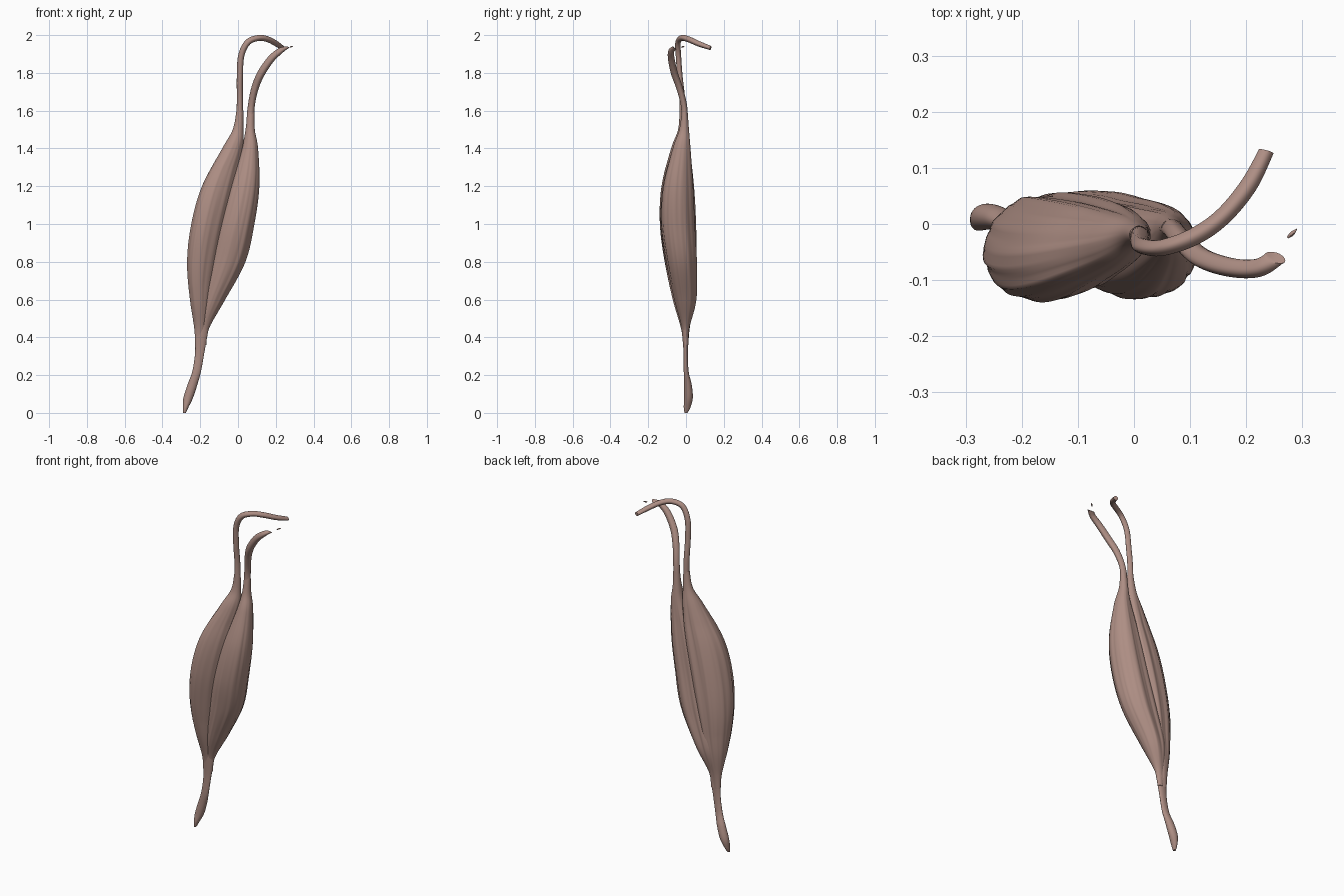
import bpy, bmesh, math
from mathutils import Vector

flesh = bpy.data.materials.new("flesh")
flesh.diffuse_color = (0.42, 0.27, 0.23, 1)


def spline(rows, steps):
    """Catmull-Rom interpolation of equal-length tuples."""
    rows = [Vector(r) for r in rows]
    out = []
    for i in range(len(rows) - 1):
        a, b = rows[max(i - 1, 0)], rows[i]
        c, d = rows[i + 1], rows[min(i + 2, len(rows) - 1)]
        for k in range(steps):
            t = k / steps
            out.append(b + (c - a) * (t / 2) + (a * 2 - b * 5 + c * 4 - d) * (t * t / 2)
                       + (b * 3 - a - c * 3 + d) * (t ** 3 / 2))
    return out + [rows[-1]]


def skin(name, rings):
    """Join rings of points into one closed smooth surface."""
    bm = bmesh.new()
    loops = [[bm.verts.new(p) for p in ring] for ring in rings]
    n = len(loops[0])
    for a, b in zip(loops, loops[1:]):
        for i in range(n):
            j = (i + 1) % n
            bm.faces.new((a[i], a[j], b[j], b[i]))
    bm.faces.new(loops[0])
    bm.faces.new(loops[-1])
    bmesh.ops.recalc_face_normals(bm, faces=bm.faces)
    me = bpy.data.meshes.new(name)
    bm.to_mesh(me)
    bm.free()
    me.materials.append(flesh)
    ob = bpy.data.objects.new(name, me)
    bpy.context.collection.objects.link(ob)
    bpy.context.view_layer.objects.active = ob
    ob.select_set(True)
    bpy.ops.object.shade_smooth_by_angle(angle=math.radians(50))
    ob.select_set(False)


def belly(name, rows, shear, groove, seed, n=72):
    """Muscle lofted from rows of z, left, right, front, back, with fibre ridges."""
    flat = [(*r[1:4], r[0]) for r in rows]
    backs = [(r[4], 0, 0, 0) for r in rows]
    rings = []
    for (xl, xr, yf, z), back in zip(spline(flat, 10), spline(backs, 10)):
        yb = back[0]
        cx, cy, rx, ry = (xl + xr) / 2, (yf + yb) / 2, (xr - xl) / 2, (yb - yf) / 2
        fat = min(1, max(0, (ry - 0.02) / 0.05))
        ring = []
        for i in range(n):
            t = math.tau * i / n
            u = math.cos(t - shear * fat)
            v = math.sin(t)
            # fibre ridges and a long hollow along the back
            r = 1 + fat * (0.014 * math.sin(9 * t + seed + 2 * z) + 0.011 * math.sin(17 * t - 3 * z + seed)
                           + 0.007 * math.sin(26 * t + 4 * z))
            r -= fat * groove * math.exp(-((t - 1.7) / 0.3) ** 2)
            ring.append((cx + rx * u * r, cy + ry * v * r, z))
        rings.append(ring)
    skin(name, rings)


def cord(name, path, n=24, bevel=0.0):
    """Tendon swept along x, y, z with in-plane width and depth radii from a paired list."""
    pts = spline([p[:3] for p in path], 10)
    rad = spline([(p[3], p[4], 0) for p in path], 10)
    rings = []
    side = Vector((1, 0, 0))
    for i, (p, r) in enumerate(zip(pts, rad)):
        tan = (pts[min(i + 1, len(pts) - 1)] - pts[max(i - 1, 0)]).normalized()
        side = (side - tan * side.dot(tan)).normalized()
        up = tan.cross(side)
        end = max(0, (i - len(pts) + 8) / 7)
        ring = []
        for k in range(n):
            a = math.tau * k / n
            w = 1 + 0.04 * math.sin(4 * a + 0.6)
            ring.append(p + side * (r[0] * w * math.cos(a)) + up * (r[1] * w * math.sin(a))
                        + tan * (bevel * end * math.cos(a + 0.8)))
        rings.append(ring)
    skin(name, rings)


# outer belly
belly("long_head_belly", [
    (0.36, -0.226, -0.185, -0.013, 0.012), (0.45, -0.232, -0.17, -0.027, 0.020),
    (0.60, -0.254, -0.135, -0.070, 0.045), (0.80, -0.268, -0.09, -0.112, 0.058),
    (1.00, -0.246, -0.045, -0.136, 0.056), (1.20, -0.190, 0.0, -0.127, 0.045),
    (1.40, -0.083, 0.028, -0.078, 0.022), (1.50, -0.028, 0.028, -0.042, 0.006),
    (1.60, -0.008, 0.028, -0.034, -0.004)], 0.3, 0.1, 0.4)

# inner belly
belly("short_head_belly", [
    (0.36, -0.205, -0.168, -0.011, 0.012), (0.45, -0.205, -0.152, -0.022, 0.018),
    (0.60, -0.200, -0.068, -0.062, 0.058), (0.80, -0.160, 0.038, -0.105, 0.062),
    (1.00, -0.110, 0.086, -0.132, 0.052), (1.20, -0.052, 0.112, -0.122, 0.042),
    (1.40, 0.018, 0.106, -0.070, 0.026), (1.50, 0.040, 0.089, -0.036, 0.016),
    (1.60, 0.049, 0.086, -0.022, 0.008)], -0.1, 0.14, 2.1)

# shared lower tendon with a flattened tip
belly("lower_tendon", [
    (0.00, -0.290, -0.276, -0.008, 0.008), (0.03, -0.292, -0.262, -0.012, 0.024),
    (0.08, -0.289, -0.238, -0.010, 0.036), (0.15, -0.267, -0.215, -0.010, 0.030),
    (0.22, -0.242, -0.196, -0.012, 0.014), (0.32, -0.227, -0.178, -0.013, 0.010),
    (0.42, -0.229, -0.160, -0.021, 0.015), (0.50, -0.226, -0.145, -0.028, 0.024)], 0.2, 0, 0)

# hooked upper tendon
cord("long_head_tendon", [
    (0.010, -0.019, 1.52, 0.018, 0.017), (0.010, -0.020, 1.66, 0.016, 0.015),
    (0.010, -0.032, 1.78, 0.016, 0.014), (0.017, -0.040, 1.89, 0.016, 0.014),
    (0.052, -0.042, 1.962, 0.016, 0.014), (0.110, -0.021, 1.985, 0.015, 0.015),
    (0.160, 0.015, 1.977, 0.015, 0.015), (0.205, 0.070, 1.953, 0.014, 0.015),
    (0.236, 0.130, 1.932, 0.011, 0.013)], bevel=0.003)

# curved upper tendon with a torn end
cord("short_head_tendon", [
    (0.064, -0.006, 1.50, 0.022, 0.018), (0.070, -0.010, 1.62, 0.018, 0.016),
    (0.090, -0.034, 1.72, 0.019, 0.017), (0.124, -0.062, 1.80, 0.020, 0.018),
    (0.176, -0.078, 1.875, 0.019, 0.017), (0.222, -0.078, 1.915, 0.016, 0.016),
    (0.252, -0.060, 1.932, 0.009, 0.016)], bevel=0.012)

# loose fibre beyond the torn end
cord("loose_fibre", [
    (0.274, -0.024, 1.936, 0.002, 0.002), (0.282, -0.017, 1.939, 0.004, 0.004),
    (0.290, -0.009, 1.942, 0.001, 0.001)], n=8)
